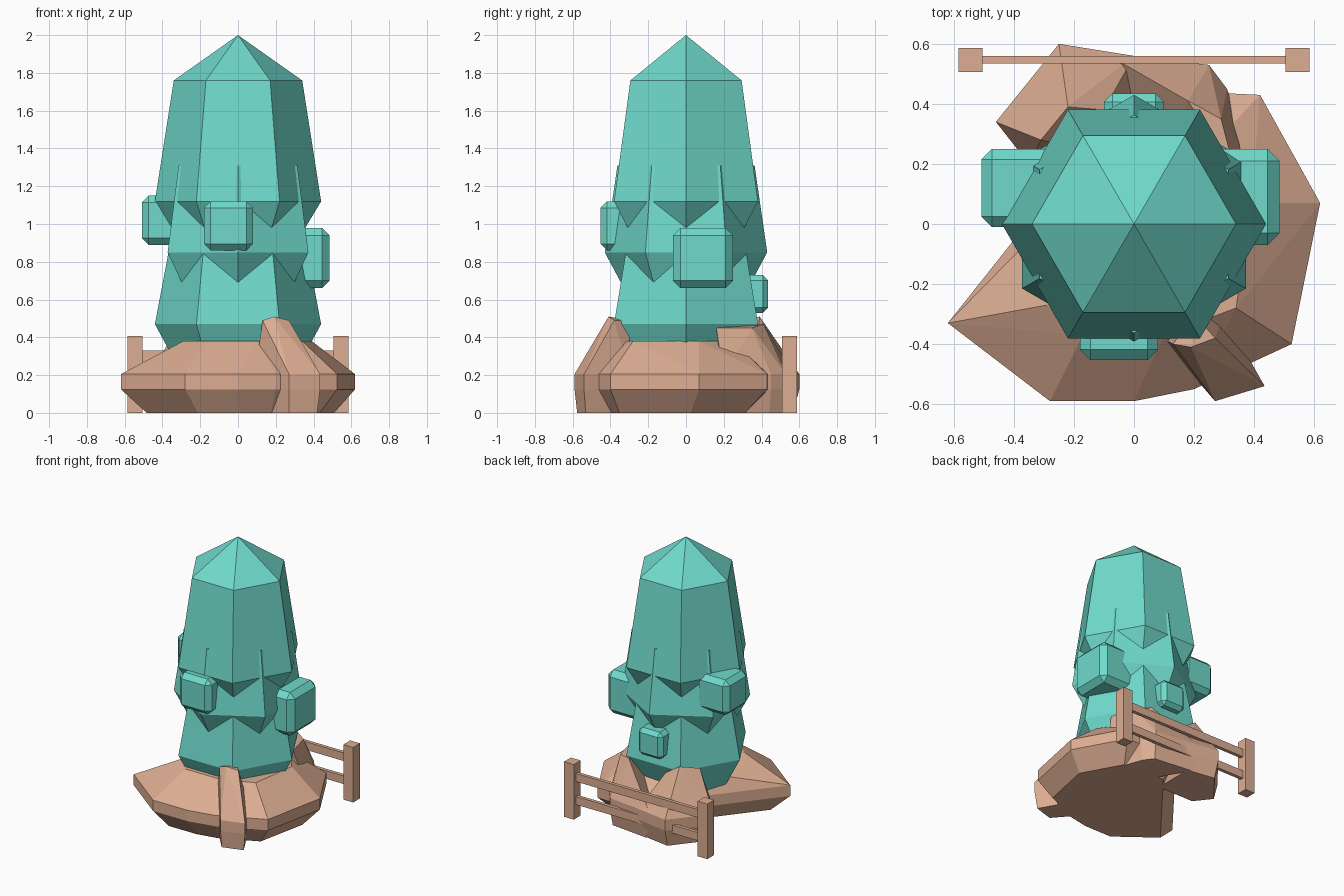
import bpy
import bmesh
import math
from mathutils import Matrix, Vector

cube = bpy.data.objects.get("Cube")
if cube:
    bpy.data.objects.remove(cube, do_unlink=True)


def material(name, rgb):
    mat = bpy.data.materials.new(name)
    mat.use_nodes = True
    mat.diffuse_color = (*rgb, 1)
    mat.node_tree.nodes["Principled BSDF"].inputs["Base Color"].default_value = (*rgb, 1)
    return mat


TEAL = material("teal_crystal", (0.16, 0.70, 0.60))
CLAY = material("clay_brown", (0.72, 0.42, 0.29))


def finish(name, bm, mat):
    bmesh.ops.recalc_face_normals(bm, faces=bm.faces)
    mesh = bpy.data.meshes.new(name)
    bm.to_mesh(mesh)
    bm.free()
    mesh.materials.append(mat)
    obj = bpy.data.objects.new(name, mesh)
    bpy.context.scene.collection.objects.link(obj)
    return obj


def hexagon_tier(name, profile, turn=0):
    """Six-sided solid from (radius, height) pairs; a zero radius is a tip."""
    bm = bmesh.new()
    rings = []
    for r, z in profile:
        if r == 0:
            rings.append([bm.verts.new((0, 0, z))] * 6)
        else:
            angles = [turn + i * math.pi / 3 for i in range(6)]
            rings.append([bm.verts.new((r * math.cos(a), r * math.sin(a), z)) for a in angles])
    for low, high in zip(rings, rings[1:]):
        for i in range(6):
            j = (i + 1) % 6
            corners = [low[i], low[j], high[j], high[i]]
            bm.faces.new(list(dict.fromkeys(corners)))
    for ring in (rings[0], rings[-1]):
        if ring[0] != ring[1]:
            bm.faces.new(ring)
    finish(name, bm, TEAL)


def box(name, center, size, mat, chamfer=0):
    bm = bmesh.new()
    matrix = Matrix.Translation(center) @ Matrix.Diagonal((*size, 1))
    bmesh.ops.create_cube(bm, size=1, matrix=matrix)
    if chamfer:
        bmesh.ops.bevel(bm, geom=bm.edges[:], offset=chamfer, segments=1, affect='EDGES')
    finish(name, bm, mat)


def rock(name, outline, top, foot=0.8):
    """Faceted rock: narrow foot, upright band, then slopes up to the top points."""
    bm = bmesh.new()
    cx = sum(p[0] for p in outline) / len(outline)
    cy = sum(p[1] for p in outline) / len(outline)
    points = [Vector(p) for p in top]
    for x, y in outline:
        points += [Vector((x, y, 0.125)), Vector((x, y, 0.205)),
                   Vector((cx + (x - cx) * foot, cy + (y - cy) * foot, 0))]
    verts = [bm.verts.new(p) for p in points]
    hull = bmesh.ops.convex_hull(bm, input=verts)
    spare = {g for g in hull["geom_interior"] + hull["geom_unused"]
             if isinstance(g, bmesh.types.BMVert)}
    bmesh.ops.delete(bm, geom=list(spare), context='VERTS')
    bmesh.ops.dissolve_limit(bm, angle_limit=0.02, verts=bm.verts[:], edges=bm.edges[:])
    finish(name, bm, CLAY)


# Crystal tower: three flared tiers, the middle one turned by half a side
hexagon_tier("upper_tier", [(0.2, 0.72), (0.44, 1.12), (0.34, 1.76), (0, 2.0)])
hexagon_tier("middle_tier", [(0.2, 0.42), (0.43, 0.85), (0.363, 1.31)], math.pi / 6)
hexagon_tier("lower_tier", [(0.24, 0.1), (0.44, 0.47), (0.368, 0.85)])

# Chamfered crystal blocks growing out of the sides
box("front_block", (-0.05, -0.323, 0.99), (0.26, 0.26, 0.26), TEAL, 0.035)
box("right_block", (-0.378, 0.12, 1.02), (0.26, 0.26, 0.26), TEAL, 0.035)
box("left_block", (0.325, 0.09, 0.82), (0.32, 0.32, 0.32), TEAL, 0.04)
box("back_block", (0, 0.335, 0.63), (0.2, 0.2, 0.2), TEAL, 0.028)

# Rocky base
rock("main_rock",
     [(-0.62, -0.33), (-0.28, -0.59), (0, -0.59), (0.2, -0.55), (0.525, -0.4),
      (0.62, 0.07), (0.42, 0.43), (0, 0.45), (-0.3, 0.07)],
     [(-0.29, -0.27, 0.38), (-0.17, -0.37, 0.38), (0.1, -0.37, 0.38), (0.34, -0.28, 0.38),
      (0.39, 0.07, 0.38), (0.25, 0.25, 0.38), (-0.1, 0.2, 0.38)])
rock("front_buttress",
     [(0.09, -0.38), (0.27, -0.59), (0.435, -0.54), (0.3, -0.3)],
     [(0.13, -0.4, 0.49), (0.19, -0.41, 0.51), (0.27, -0.38, 0.49), (0.2, -0.3, 0.49)], 0.9)
rock("back_right_rock",
     [(-0.46, 0.34), (-0.25, 0.6), (0, 0.56), (0, 0.2), (-0.35, 0.2)],
     [(-0.31, 0.28, 0.48), (-0.22, 0.39, 0.51), (-0.1, 0.38, 0.43)], 0.85)
rock("back_left_rock",
     [(0.25, 0.53), (0.31, 0.45), (0.4, 0.2), (0.1, 0.2), (-0.1, 0.57)],
     [(0.34, 0.16, 0.45), (0.29, 0.35, 0.45), (0.18, 0.41, 0.47)], 0.85)

# Fence behind the rocks
for side, x in (("left", 0.545), ("right", -0.545)):
    box(side + "_fence_post", (x, 0.547, 0.203), (0.08, 0.08, 0.406), CLAY)
for level, z in (("upper", 0.3), ("lower", 0.13)):
    box(level + "_fence_rail", (0, 0.547, z), (1.03, 0.026, 0.06), CLAY)
